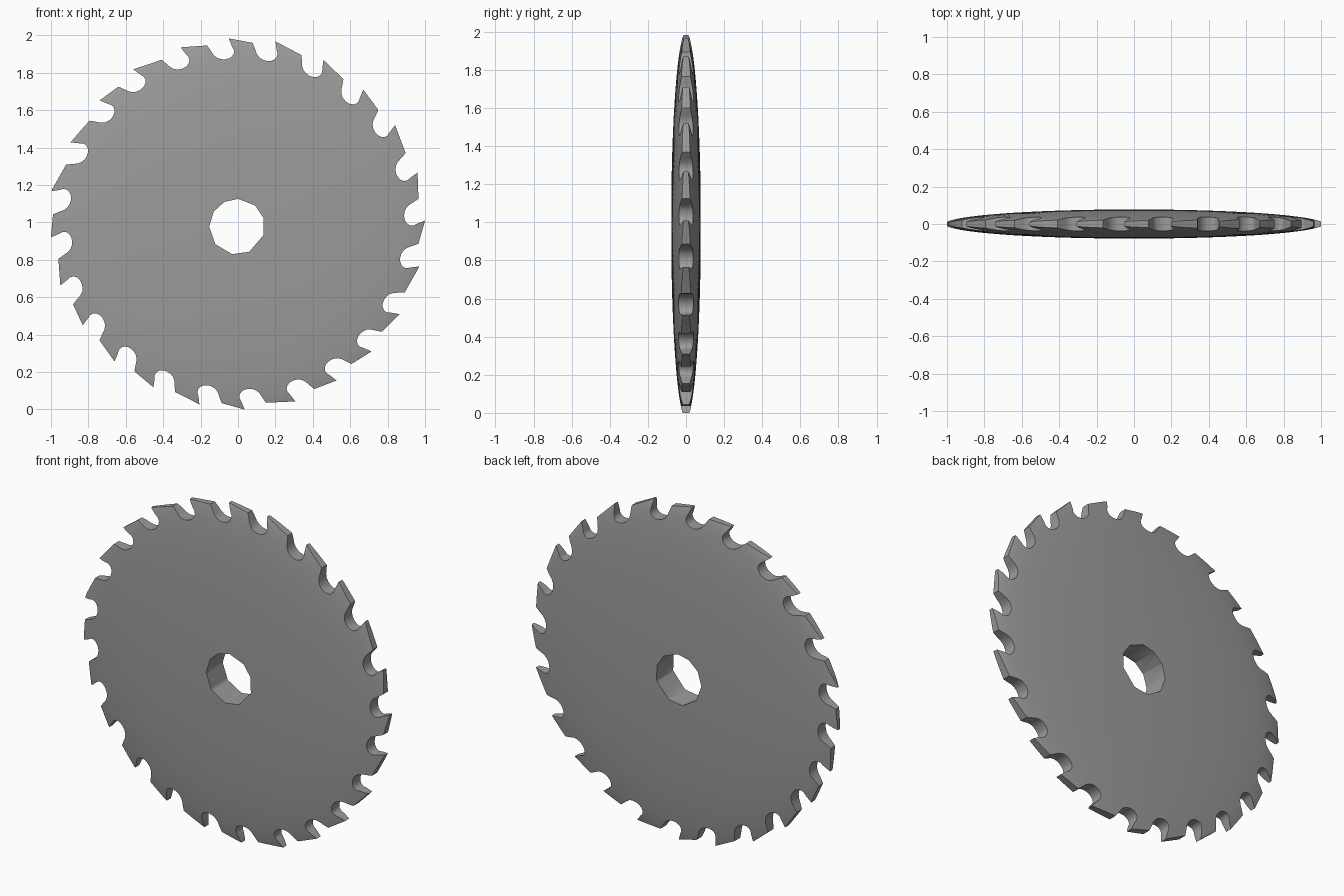
import bpy, bmesh
from math import radians, cos, sin, atan2, hypot, pi
from mathutils import Matrix

if "Cube" in bpy.data.objects:
    bpy.data.objects.remove(bpy.data.objects["Cube"])

CZ = 0.985          # blade centre height
RIM, HALF = 1.012, 0.078

# tooth tips (x, z), clockwise, hand-filed so slightly uneven
TIPS = [(-.05, 1.984), (.20, 1.968), (.457, 1.87), (.67, 1.71), (.84, 1.52), (.96, 1.267),
        (1.0, 1.01), (.97, .765), (.864, .51), (.714, .31), (.527, .155), (.307, .043),
        (.035, 0.0), (-.206, .027), (-.452, .118), (-.66, .257), (-.83, .45), (-.95, .663),
        (-1.0, .92), (-1.0, 1.166), (-.896, 1.428), (-.74, 1.652), (-.56, 1.818), (-.307, 1.936)]

# gullet before each tip: (degrees from tip, radius ratio), shoulder to tip
GULLET = [(6.9, .975), (6.1, .948), (5.3, .920), (4.3, .902), (3.0, .892), (1.6, .889),
          (0.2, .893), (-.9, .904), (-1.5, .920), (-1.5, .938), (-1.0, .954), (0, 1.0)]


def prism(name, pts, depth):
    """Extrude an x-z outline symmetrically along y."""
    bm = bmesh.new()
    face = bm.faces.new([bm.verts.new((x, -depth, z)) for x, z in pts])
    ext = bmesh.ops.extrude_face_region(bm, geom=[face])
    vs = [g for g in ext["geom"] if isinstance(g, bmesh.types.BMVert)]
    bmesh.ops.translate(bm, vec=(0, 2 * depth, 0), verts=vs)
    bmesh.ops.recalc_face_normals(bm, faces=bm.faces)
    me = bpy.data.meshes.new(name)
    bm.to_mesh(me)
    bm.free()
    ob = bpy.data.objects.new(name, me)
    bpy.context.collection.objects.link(ob)
    ob.hide_render = True
    return ob


def cut(target, cutter, op):
    m = target.modifiers.new(op, 'BOOLEAN')
    m.operation, m.object, m.solver = op, cutter, 'EXACT'
    bpy.context.view_layer.objects.active = target
    bpy.ops.object.modifier_apply(modifier=m.name)
    bpy.data.objects.remove(cutter, do_unlink=True)


# lens-shaped blank
bpy.ops.mesh.primitive_uv_sphere_add(segments=96, ring_count=48, radius=1)
blade = bpy.context.object
blade.name = "saw_blade"
blade.data.transform(Matrix.Translation((0, 0, CZ)) @ Matrix.Diagonal((RIM, HALF, RIM, 1))
                     @ Matrix.Rotation(pi / 2, 4, 'X'))

# toothed outline
outline = []
for x, z in TIPS:
    a, r = atan2(z - CZ, x), hypot(x, z - CZ)
    outline += [(r * k * cos(a + radians(d)), CZ + r * k * sin(a + radians(d))) for d, k in GULLET]
cut(blade, prism("tooth_profile", outline, 0.3), 'INTERSECT')

# faceted arbor hole
hole = [(-.005 + .149 * cos(radians(d)), .977 + .149 * sin(radians(d)))
        for d in (180, 147, 117, 88, 50, 18, -17, -64, -100, -141)]
cut(blade, prism("hole_profile", hole, 0.3), 'DIFFERENCE')

# dark steel
steel = bpy.data.materials.new("dark_steel")
steel.diffuse_color = (0.33, 0.33, 0.33, 1)
steel.use_nodes = True
steel.node_tree.nodes["Principled BSDF"].inputs["Base Color"].default_value = steel.diffuse_color
blade.data.materials.clear()
blade.data.materials.append(steel)

bpy.ops.object.select_all(action='DESELECT')
blade.select_set(True)
bpy.context.view_layer.objects.active = blade
bpy.ops.object.shade_smooth_by_angle(angle=radians(45))
